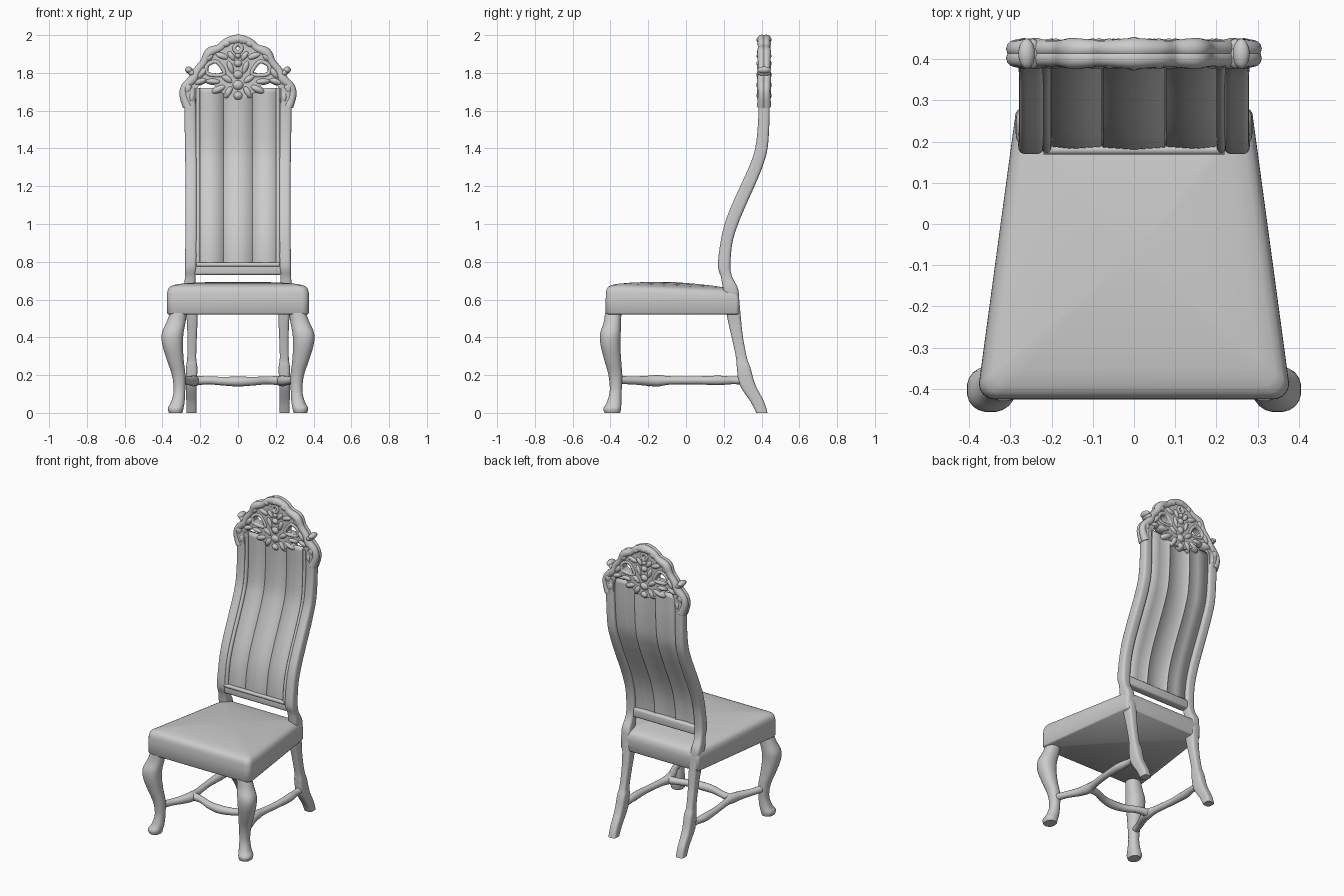
import bpy, bmesh, math
from mathutils import Matrix, Vector

if "Cube" in bpy.data.objects:
    bpy.data.objects.remove(bpy.data.objects["Cube"])


def catmull(rows, n=5, closed=False):
    """Smoothly interpolate rows of numbers."""
    out, k = [], len(rows)
    get = (lambda i: rows[i % k]) if closed else (lambda i: rows[max(0, min(k - 1, i))])
    for i in range(k if closed else k - 1):
        for j in range(n):
            t = j / n
            out.append(tuple(0.5 * (2 * b + (c - a) * t + (2 * a - 5 * b + 4 * c - d) * t * t
                                    + (3 * b - a - 3 * c + d) * t ** 3)
                             for a, b, c, d in zip(get(i - 1), get(i), get(i + 1), get(i + 2))))
    return out if closed else out + [tuple(rows[-1])]


def shade(ob, angle=50):
    bpy.ops.object.select_all(action='DESELECT')
    ob.select_set(True)
    bpy.context.view_layer.objects.active = ob
    bpy.ops.object.shade_smooth_by_angle(angle=math.radians(angle))


def finish(name, bm, angle=50):
    bmesh.ops.recalc_face_normals(bm, faces=bm.faces)
    me = bpy.data.meshes.new(name)
    bm.to_mesh(me)
    bm.free()
    ob = bpy.data.objects.new(name, me)
    bpy.context.collection.objects.link(ob)
    shade(ob, angle)
    return ob


def loft(name, rings, angle=50):
    bm = bmesh.new()
    vs = [[bm.verts.new(p) for p in r] for r in rings]
    n = len(vs[0])
    for a, b in zip(vs, vs[1:]):
        for i in range(n):
            bm.faces.new((a[i], a[(i + 1) % n], b[(i + 1) % n], b[i]))
    bm.faces.new(vs[0])
    bm.faces.new(vs[-1])
    return finish(name, bm, angle)


def column(name, rows, side=1, power=2.0, sides=20):
    """Upright member: rows of (z, x, y, rx, ry), superellipse section."""
    rings = []
    for z, x, y, rx, ry in catmull(rows):
        ring = []
        for i in range(sides):
            c, s = math.cos(math.tau * (i + .5) / sides), math.sin(math.tau * (i + .5) / sides)
            ring.append((side * (x + rx * math.copysign(abs(c) ** (2 / power), c)),
                         y + ry * math.copysign(abs(s) ** (2 / power), s), z))
        rings.append(ring)
    return loft(name, rings)


def tube(name, rows, side=1, closed=False):
    """Round bar along rows of (x, y, z, radius)."""
    pts = catmull(rows, 6, closed)
    cu = bpy.data.curves.new(name, 'CURVE')
    cu.dimensions, cu.bevel_depth, cu.bevel_resolution, cu.use_fill_caps = '3D', 1.0, 4, True
    sp = cu.splines.new('POLY')
    sp.points.add(len(pts) - 1)
    for p, (x, y, z, r) in zip(sp.points, pts):
        p.co, p.radius = (side * x, y, z, 1), r
    sp.use_cyclic_u = closed
    ob = bpy.data.objects.new(name, cu)
    bpy.context.collection.objects.link(ob)
    shade_convert(ob)
    return ob


def shade_convert(ob, angle=50):
    bpy.ops.object.select_all(action='DESELECT')
    ob.select_set(True)
    bpy.context.view_layer.objects.active = ob
    bpy.ops.object.convert(target='MESH')
    shade(bpy.context.view_layer.objects.active, angle)


# Seat: rounded trapezoid with a domed cushion top
outline = []
for cx, cy, r, a0 in ((.338, -.387, .038, -90), (.268, .262, .02, 0),
                      (-.268, .262, .02, 90), (-.338, -.387, .038, 180)):
    for k in range(7):
        a = math.radians(a0 + 15 * k)
        outline.append((cx + r * math.cos(a), cy + r * math.sin(a)))
rings = []
for z, s in ((.522, .985), (.53, 1), (.60, 1), (.635, .998), (.655, .985), (.668, .96),
             (.677, .91), (.684, .8), (.69, .6), (.693, .35), (.694, .1)):
    rings.append([(x * s, (y + .08) * s - .08,
                   z - max(0, y + .05) * .08 * (z > .61) * s) for x, y in outline])
loft("seat", rings, 60)

# Front cabriole legs, rear legs flowing into back posts, panel beads
front_leg = [(0, .33, -.39, .036, .042), (.025, .33, -.39, .042, .047), (.06, .318, -.38, .036, .038),
             (.12, .31, -.372, .031, .032), (.20, .314, -.374, .036, .037),
             (.28, .332, -.388, .045, .045), (.36, .346, -.4, .055, .053),
             (.42, .346, -.4, .058, .055), (.48, .328, -.39, .051, .046), (.53, .315, -.385, .045, .044)]
post = [(0, .247, .402, .027, .03), (.06, .247, .377, .027, .036), (.15, .247, .325, .029, .042),
        (.24, .245, .305, .03, .036), (.29, .245, .294, .024, .029), (.4, .243, .272, .025, .03),
        (.5, .243, .255, .029, .036), (.6, .25, .242, .032, .04), (.66, .255, .235, .032, .04),
        (.72, .253, .215, .028, .03), (.78, .25, .202, .031, .033), (.9, .248, .214, .031, .032),
        (1.0, .248, .24, .031, .036), (1.1, .248, .28, .031, .038), (1.2, .248, .325, .031, .038),
        (1.3, .248, .368, .031, .036), (1.4, .25, .399, .031, .033), (1.55, .252, .412, .031, .03),
        (1.72, .255, .413, .031, .03)]
back_rows = [r for r in catmull(post) if r[0] >= .76]
bead = [(z, .212, y - .012, .012, .018) for z, x, y, rx, ry in post if z > .75]
for tag, s in (("left", -1), ("right", 1)):
    column("front_leg_" + tag, front_leg, s, 2.3)
    column("rear_leg_and_post_" + tag, post, s, 4.0)
    column("panel_bead_" + tag, bead, s, 2.5, 12)

# Upholstered back panel: three strips following the S curve of the posts
bm = bmesh.new()
xs = [(-.225, .004), (-.15, -.004), (-.083, 0), (-.077, .007), (-.07, -.002), (0, -.006),
      (.07, -.002), (.077, .007), (.083, 0), (.15, -.004), (.225, .004)]
grid = [[bm.verts.new((x, r[2] + d - .004, r[0])) for x, d in xs] for r in back_rows]
for a, b in zip(grid, grid[1:]):
    for i in range(len(xs) - 1):
        bm.faces.new((a[i], a[i + 1], b[i + 1], b[i]))
panel = finish("back_panel", bm)
mod = panel.modifiers.new("thickness", 'SOLIDIFY')
mod.thickness, mod.offset = .024, 0

# Bottom rail of the back
bm = bmesh.new()
bmesh.ops.create_cube(bm, size=1, matrix=Matrix.Translation((0, .205, .76)) @ Matrix.Diagonal((.46, .056, .06, 1)))
bmesh.ops.bevel(bm, geom=bm.edges[:], offset=.012, segments=3, affect='EDGES', profile=.5)
finish("back_bottom_rail", bm)
tube("bottom_rail_bead", [(-.22, .18, .785, .012), (0, .18, .785, .012), (.22, .18, .785, .012)])

# Curved stretchers
side_bar = [(.312, -.37, .175, .023), (.285, -.29, .172, .021), (.25, -.21, .17, .026), (.235, -.15, .17, .03),
            (.24, -.08, .172, .022), (.255, .05, .172, .021), (.258, .17, .172, .025),
            (.25, .25, .172, .02), (.248, .32, .172, .024)]
for tag, s in (("left", -1), ("right", 1)):
    tube("side_stretcher_" + tag, side_bar, s)
tube("cross_stretcher", [(-.24, -.14, .17, .027), (-.16, -.155, .172, .021), (-.08, -.185, .168, .023),
                         (0, -.195, .166, .026), (.08, -.185, .168, .023), (.16, -.155, .172, .021),
                         (.24, -.14, .17, .027)])

# Pierced crest plate
half = [(.275, 1.63), (.297, 1.69), (.288, 1.735), (.245, 1.775), (.222, 1.82), (.185, 1.865),
        (.155, 1.915), (.10, 1.94), (.06, 1.972)]
rim = half + [(0, 1.985)] + [(-x, z) for x, z in reversed(half)]
low = [(-.225, 1.64), (-.215, 1.72), (-.165, 1.765), (-.12, 1.73), (-.07, 1.685), (0, 1.665)]
lower = low + [(-x, z) for x, z in reversed(low[:-1])]
tri = [(.085, 1.80), (.15, 1.80), (.155, 1.835), (.115, 1.85)]
holes = [tri, [(-x, z) for x, z in tri], [(-.016, 1.93), (0, 1.912), (.016, 1.93), (0, 1.948)]]
cu = bpy.data.curves.new("crest", 'CURVE')
cu.dimensions, cu.fill_mode, cu.extrude = '2D', 'BOTH', .025
for pts in [catmull(rim, 4) + catmull(lower, 4)] + [catmull(h, 4, True) for h in holes]:
    sp = cu.splines.new('POLY')
    sp.points.add(len(pts) - 1)
    for p, (x, z) in zip(sp.points, pts):
        p.co = (x, z, 0, 1)
    sp.use_cyclic_u = True
crest = bpy.data.objects.new("crest", cu)
bpy.context.collection.objects.link(crest)
crest.rotation_euler.x = math.pi / 2
crest.location.y = .413
shade_convert(crest, 35)

# Rounded mouldings along the crest edge and around the piercings
for tag, y in (("front", .402), ("back", .425)):
    tube("crest_rim_" + tag, [(x * .97, y, z - .008, .023 + .003 * math.cos(i * 2.1))
                              for i, (x, z) in enumerate(rim)])
for i, h in enumerate(holes):
    for tag, y in (("front", .393), ("back", .433)):
        mx, mz = sum(p[0] for p in h) / 4, sum(p[1] for p in h) / 4
        tube(f"piercing_{i}_{tag}", [(mx + (x - mx) * 1.3, y, mz + (z - mz) * 1.3, .011) for x, z in h], 1, True)

# Carved leaves, scroll knobs and central flower: (x, z, length, width, angle)
leaves = [(.05, 1.70, .045, .022, -60), (.10, 1.715, .05, .022, -25), (.13, 1.755, .05, .02, 5),
          (.06, 1.77, .05, .022, 35), (.04, 1.83, .05, .02, 70), (.035, 1.89, .04, .02, 55),
          (.085, 1.89, .05, .022, 20), (.19, 1.80, .05, .022, 130), (.20, 1.755, .045, .02, -20),
          (.26, 1.815, .021, .018, 20), (.245, 1.80, .024, .018, 40), (.265, 1.72, .04, .028, 100),
          (.15, 1.885, .035, .022, 130), (.06, 1.955, .035, .022, 150), (.245, 1.67, .04, .02, 90)]
bm = bmesh.new()


def blob(x, y, z, l, w, d, ang):
    m = (Matrix.Translation((x, y, z)) @ Matrix.Rotation(-math.radians(ang), 4, 'Y')
         @ Matrix.Diagonal((l, d, w, 1)))
    bmesh.ops.create_uvsphere(bm, u_segments=14, v_segments=8, radius=1, matrix=m)


for x, z, l, w, a in leaves:
    for s in (-1, 1):
        blob(s * x, .413, z, l, w, .037, a if s > 0 else 180 - a)
for z, l in ((1.68, .03), (1.735, .036), (1.79, .032), (1.85, .028), (1.89, .02), (1.975, .025)):
    blob(0, .413, z, l, l * .9, .041, 0)
finish("crest_carving", bm)
